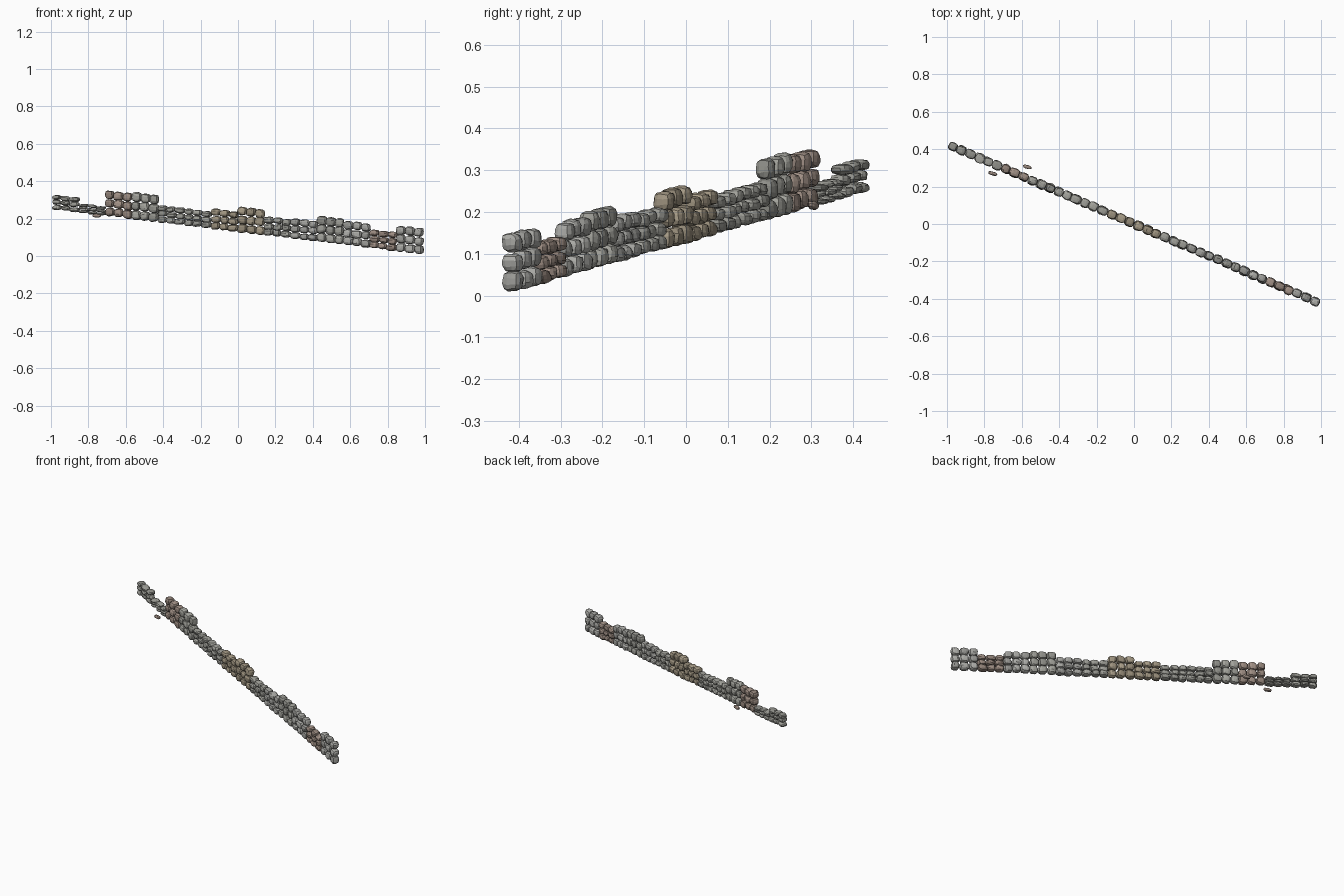
import bpy, bmesh, math, random
from mathutils import Vector, Matrix

if "Cube" in bpy.data.objects:
    bpy.data.objects.remove(bpy.data.objects["Cube"])

random.seed(7)
SLOPE_Y = -0.427          # plan direction of the wall
SLOPE_Z = -0.122          # ground falls towards +x
ANGLE = math.atan(SLOPE_Y)

TONES = {
    "grey": (0.33, 0.33, 0.30),
    "pale": (0.37, 0.37, 0.35),
    "brown": (0.33, 0.26, 0.22),
    "olive": (0.35, 0.30, 0.22),
}
mats = {}
for name, c in TONES.items():
    mats[name] = []
    for k, f in enumerate((0.85, 1.0, 1.12)):
        m = bpy.data.materials.new(f"{name}_stone_{k}")
        m.diffuse_color = (c[0] * f, c[1] * f, c[2] * f, 1)
        m.use_nodes = True
        m.node_tree.nodes["Principled BSDF"].inputs["Base Color"].default_value = m.diffuse_color
        mats[name].append(m)


def add_stone(bm, loc, size, mat_index, turn=0.0):
    """Faceted rounded block: a subdivided cube partly pulled to a sphere."""
    tmp = bmesh.new()
    bmesh.ops.create_cube(tmp, size=2)
    bmesh.ops.subdivide_edges(tmp, edges=tmp.edges[:], cuts=2, use_grid_fill=True)
    rot = Matrix.Rotation(ANGLE + turn, 3, 'Z') @ Matrix.Rotation(random.uniform(-.1, .1), 3, 'Y')
    lean = random.uniform(-0.15, 0.15)
    new = {}
    for v in tmp.verts:
        p = v.co.copy()
        n = (abs(p.x) ** 3.2 + abs(p.y) ** 2.6 + abs(p.z) ** 3.2) ** (1 / 3.0)
        p = p / n
        p.x += lean * p.z
        p += Vector([random.uniform(-0.07, 0.07) for _ in range(3)])
        p = Vector((p.x * size[0] / 2, p.y * size[1] / 2, p.z * size[2] / 2))
        new[v] = bm.verts.new(rot @ p + Vector(loc))
    for f in tmp.faces:
        bm.faces.new([new[v] for v in f.verts]).material_index = mat_index
    tmp.free()


def finish(bm, name, tone):
    mesh = bpy.data.meshes.new(name)
    bm.to_mesh(mesh)
    bm.free()
    for m in mats[tone]:
        mesh.materials.append(m)
    ob = bpy.data.objects.new(name, mesh)
    bpy.context.collection.objects.link(ob)
    return ob


# Wall sections from the uphill end: (height, stone tone)
sections = [(.078, "grey"), (.048, "grey"), (.135, "brown"), (.143, "grey"),
            (.093, "grey"), (.09, "grey"), (.106, "olive"), (.135, "olive"),
            (.10, "grey"), (.108, "pale"), (.138, "grey"), (.13, "pale"),
            (.10, "brown"), (.137, "pale")]
X0, X1 = -0.99, 0.99
W = (X1 - X0) / len(sections)

for i, (h, tone) in enumerate(sections):
    bm = bmesh.new()
    for row in range(3):
        # uneven stone widths in each course
        ws = [random.uniform(0.85, 1.15) for _ in range(3)]
        x = X0 + i * W
        for w in ws:
            w = w / sum(ws) * W
            cx = x + w / 2
            x += w
            base = 0.13 + SLOPE_Z * cx
            ch = h / 3
            cz = base + ch * (row + 0.5) + random.uniform(-.002, .002)
            off = random.uniform(-.003, .003)
            add_stone(bm, (cx, SLOPE_Y * cx + off, cz),
                      (w * 1.1, random.uniform(.042, .05), ch * random.uniform(.98, 1.1)),
                      random.randrange(3), random.uniform(-.08, .08))
    finish(bm, f"wall_section_{i + 1}", tone)

# Two fallen stones beside the wall
for name, loc in (("fallen_stone_front", (-0.755, 0.27, 0.216)),
                  ("fallen_stone_back", (-0.57, 0.305, 0.216))):
    bm = bmesh.new()
    add_stone(bm, loc, (.046, .02, .02), 1, 0.1)
    finish(bm, name, "brown")
